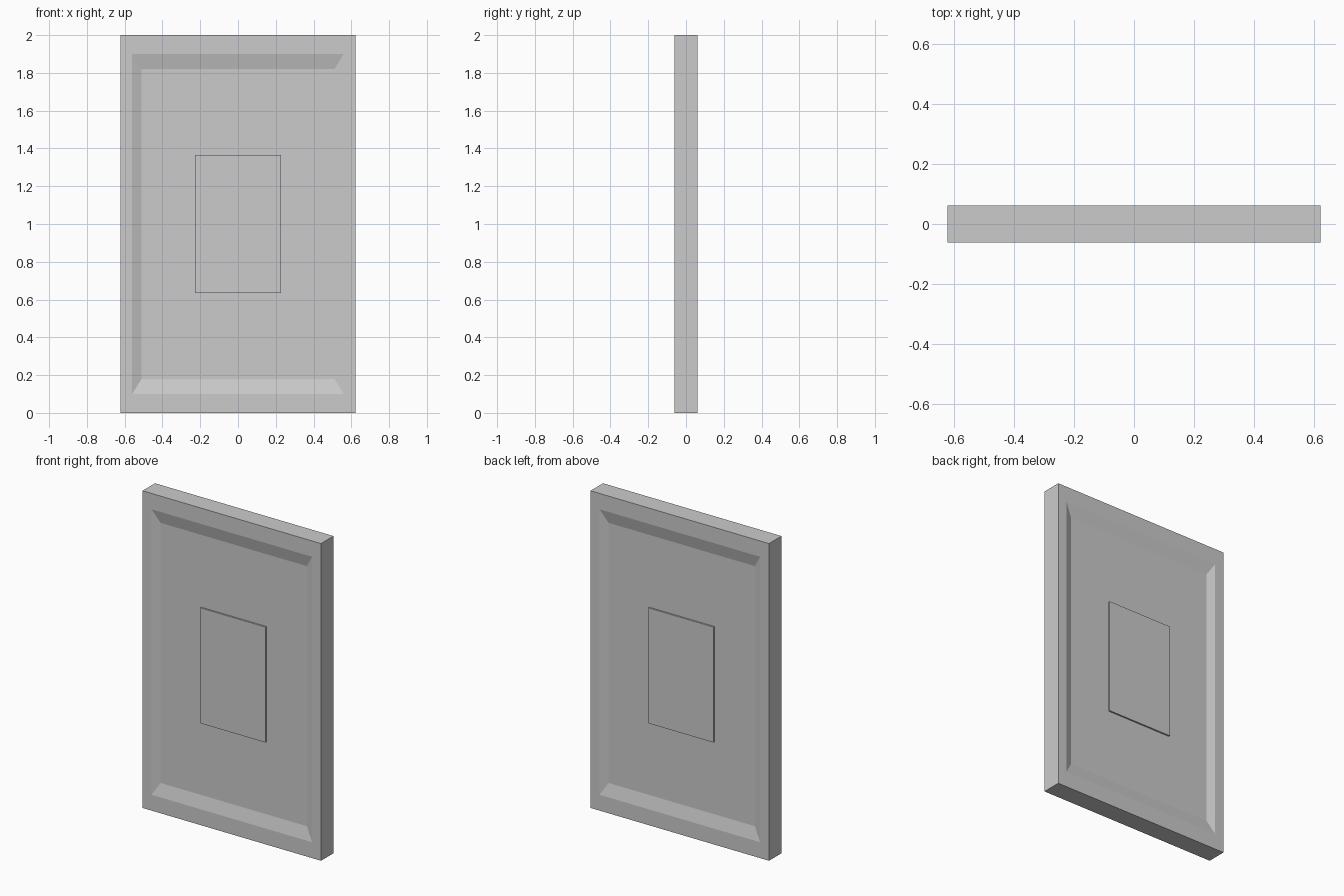
import bpy, bmesh
from mathutils import Vector

if "Cube" in bpy.data.objects:
    bpy.data.objects.remove(bpy.data.objects["Cube"], do_unlink=True)

WIDTH, DEPTH, HEIGHT = 1.245, 0.124, 2.0
RECESS = 0.02        # how far the field sits below the frame
PLATE = 0.01         # how far the centre plate stands out of the field
CENTRE = Vector((0, 0, HEIGHT / 2))

grey = bpy.data.materials.new("light grey")
grey.use_nodes = True
colour = (0.6, 0.6, 0.6, 1)
grey.diffuse_color = colour
grey.node_tree.nodes["Principled BSDF"].inputs["Base Color"].default_value = colour


def make_object(name, bm):
    mesh = bpy.data.meshes.new(name)
    bm.to_mesh(mesh)
    bm.free()
    mesh.materials.append(grey)
    obj = bpy.data.objects.new(name, mesh)
    bpy.context.collection.objects.link(obj)
    return obj


def box(size, centre):
    bm = bmesh.new()
    bmesh.ops.create_cube(bm, size=1)
    bmesh.ops.scale(bm, vec=size, verts=bm.verts)
    bmesh.ops.translate(bm, vec=centre, verts=bm.verts)
    return bm


def inset_scaled(bm, face, scale, sink=0):
    """Inset a face in proportion to its panel, then push it inwards."""
    bmesh.ops.inset_individual(bm, faces=[face], thickness=0.01)
    direction = face.normal.copy()
    for v in face.verts:
        v.co.x = WIDTH / 2 * scale * (1 if v.co.x > 0 else -1)
        v.co.z = HEIGHT / 2 * (1 + scale * (1 if v.co.z > HEIGHT / 2 else -1))
        v.co -= direction * sink
    bm.normal_update()


# Slab with a bevelled recess on the front and the back
bm = box((WIDTH, DEPTH, HEIGHT), CENTRE)
bm.normal_update()
for face in [f for f in bm.faces if abs(f.normal.y) > 0.9]:
    inset_scaled(bm, face, 0.90)
    inset_scaled(bm, face, 0.82, RECESS)
make_object("panel_frame", bm)

# Thin raised plate in the middle of each field
for name, side in (("front_plate", -1), ("back_plate", 1)):
    embed = 0.005
    y = side * (DEPTH / 2 - RECESS + (PLATE - embed) / 2)
    make_object(name, box((WIDTH * 0.364, PLATE + embed, HEIGHT * 0.364),
                          CENTRE + Vector((0, y, 0))))
